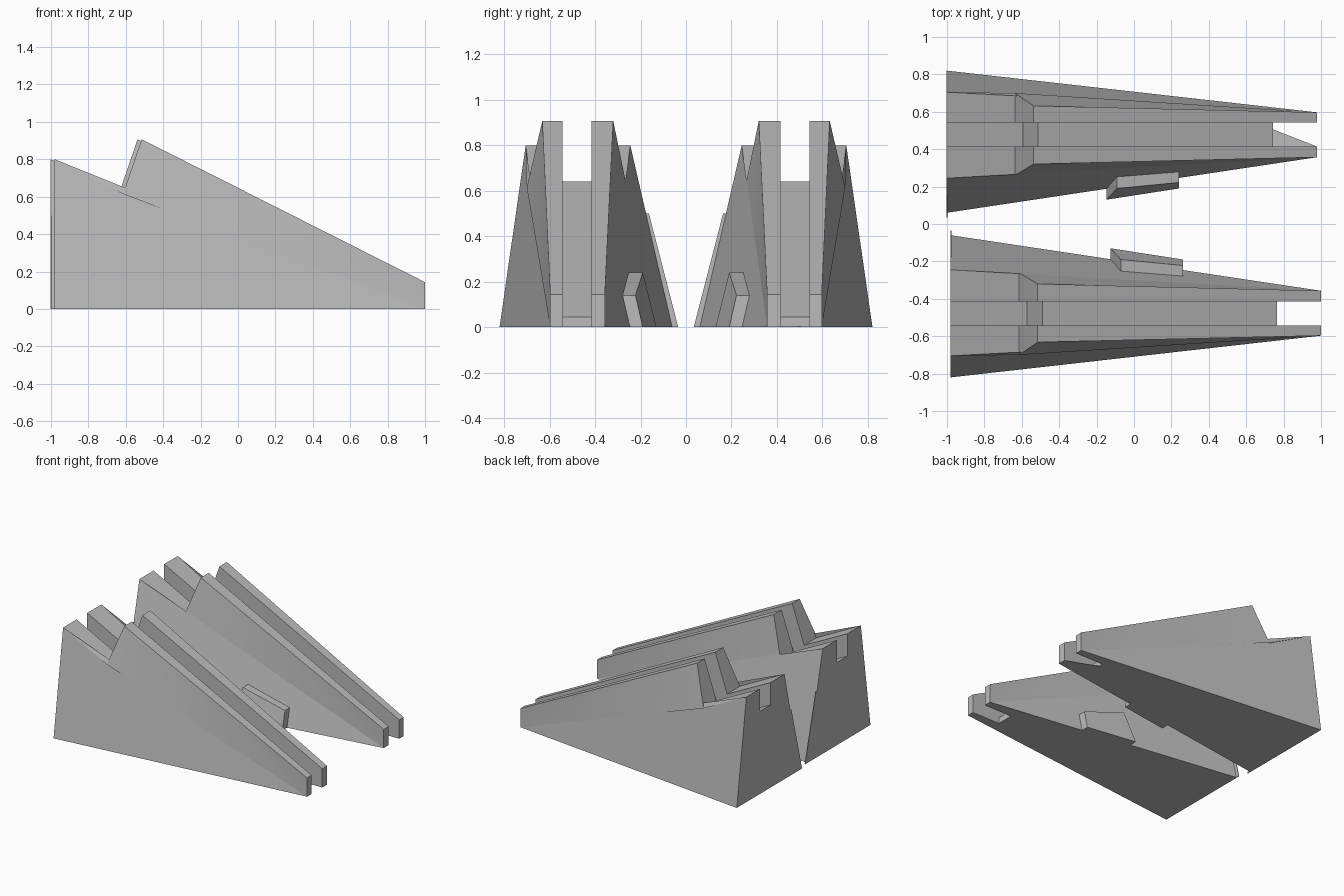
import bpy, bmesh
from mathutils import Vector

cube = bpy.data.objects.get("Cube")
if cube:
    bpy.data.objects.remove(cube)

grey = bpy.data.materials.new("plain grey")
grey.use_nodes = True
grey.diffuse_color = (0.5, 0.5, 0.5, 1)
grey.node_tree.nodes["Principled BSDF"].inputs["Base Color"].default_value = grey.diffuse_color


def make(name, points, faces, side, shift):
    """Mesh object from points; side flips y, shift moves along x."""
    bm = bmesh.new()
    verts = [bm.verts.new((x + shift, y * side, z)) for x, y, z in points]
    for f in faces:
        bm.faces.new([verts[i] for i in f])
    bmesh.ops.recalc_face_normals(bm, faces=bm.faces)
    mesh = bpy.data.meshes.new(name)
    bm.to_mesh(mesh)
    bm.free()
    obj = bpy.data.objects.new(name, mesh)
    bpy.context.collection.objects.link(obj)
    mesh.materials.append(grey)
    return obj


def prism(name, a, offset, side, shift):
    """Polygon a swept along an offset vector."""
    n = len(a)
    points = list(a) + [tuple(Vector(p) + Vector(offset)) for p in a]
    faces = [range(n), range(n, 2 * n)]
    faces += [(i, (i + 1) % n, (i + 1) % n + n, i + n) for i in range(n)]
    return make(name, points, faces, side, shift)


# Stations along one flank: x, inner y, outer y, z
STATIONS = [
    (-0.98, 0.06, 0.82, 0),         # rear base
    (-0.98, 0.245, 0.705, 0.8),     # rear top
    (-0.615, 0.26, 0.7, 0.615),     # notch
    (-0.515, 0.32, 0.632, 0.907),   # peak
    (1.0, 0.357, 0.597, 0.143),     # nose top
    (1.0, 0.357, 0.597, 0),         # nose base
]

# Slot outline in x and z, open at the nose
SLOT = [(-1.2, 0.74), (-1.2, 1.2), (1.2, 1.2), (1.2, -0.2), (0.765, -0.2),
        (0.765, 0.045), (-0.49, 0.64), (-0.572, 0.425)]


def build_wedge(label, side, shift):
    n = len(STATIONS)
    points = [(x, i, z) for x, i, o, z in STATIONS] + [(x, o, z) for x, i, o, z in STATIONS]
    fan = [(5, 0, 1), (5, 1, 2), (5, 2, 3), (5, 3, 4)]
    faces = fan + [tuple(i + n for i in f) for f in fan]
    faces += [(i, (i + 1) % n, (i + 1) % n + n, i + n) for i in range(n)]
    body = make(label + "_wedge", points, faces, side, shift)

    # Lengthwise slot
    cutter = prism(label + "_slot_cutter", [(x, 0.415, z) for x, z in SLOT],
                   (0, 0.128, 0), side, shift)
    cut = body.modifiers.new("slot", "BOOLEAN")
    cut.operation = "DIFFERENCE"
    cut.solver = "EXACT"
    cut.object = cutter
    bpy.ops.object.select_all(action="DESELECT")
    body.select_set(True)
    bpy.context.view_layer.objects.active = body
    bpy.ops.object.modifier_apply(modifier="slot")
    bpy.data.objects.remove(cutter)
    bpy.ops.object.shade_smooth_by_angle()

    # Slanted block on the inner flank
    outline = [(-0.125, 0.13, 0), (-0.07, 0.19, 0.24), (0.262, 0.222, 0.14), (0.262, 0.19, 0)]
    prism(label + "_side_block", outline, (0, 0.1, 0), side, shift)

    # Thin rear strip along the inner edge
    strip = [(-0.98, 0.034, 0), (-0.98, 0.163, 0.5), (-0.98, 0.19, 0.5), (-0.98, 0.07, 0)]
    prism(label + "_rear_strip", strip, (0.005, 0, 0), side, shift)


build_wedge("right", -1, 0)
build_wedge("left", 1, -0.022)

# Thin floor sheet at the left nose
prism("left_nose_sheet", [(0.76, 0.415, 0), (0.76, 0.508, 0), (0.998, 0.415, 0)],
      (0, 0, 0.004), 1, -0.022)
